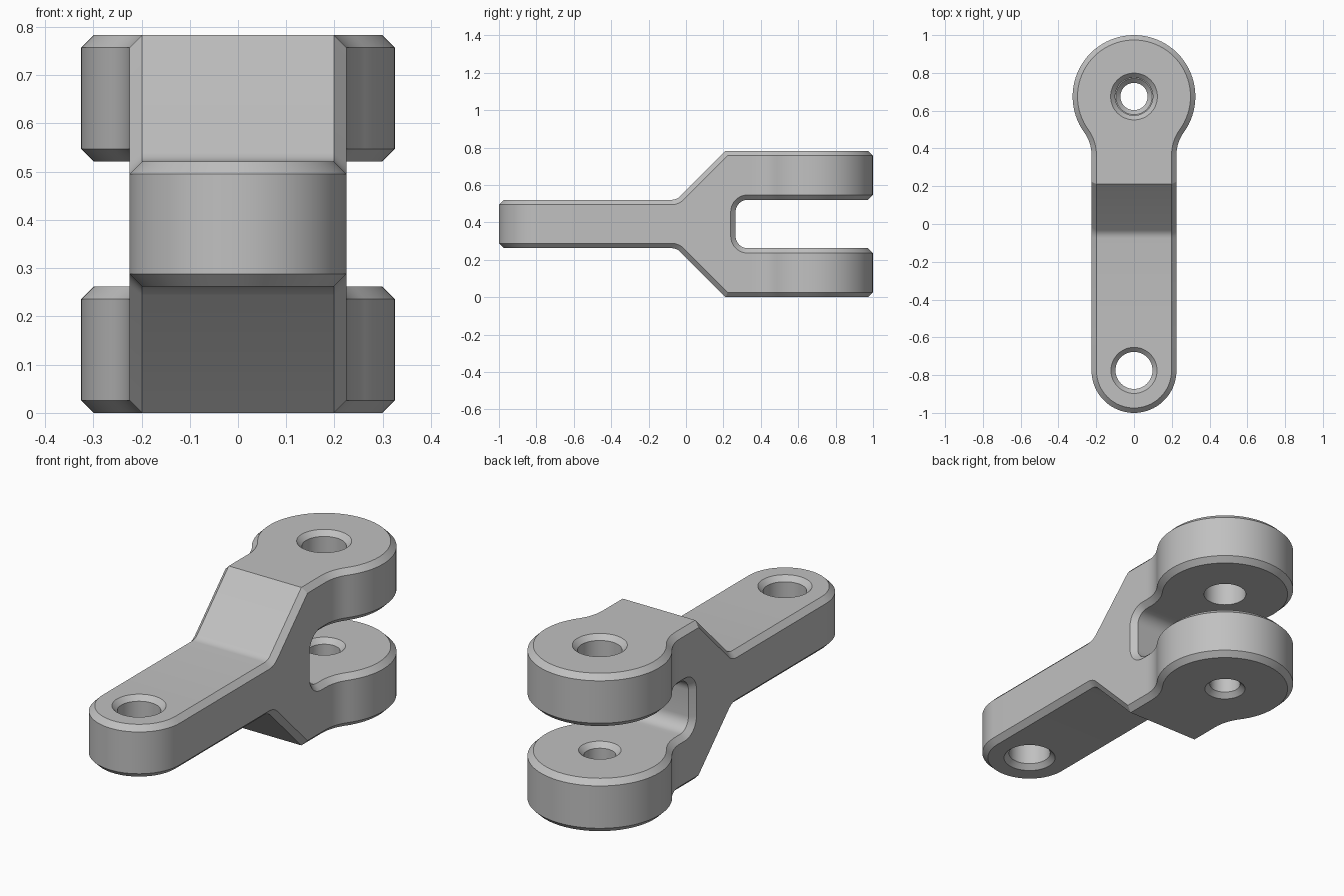
import bpy, bmesh
from math import sin, cos, pi, tan, sqrt, atan2, radians
from mathutils import Vector

if "Cube" in bpy.data.objects:
    bpy.data.objects.remove(bpy.data.objects["Cube"])

W, C, H = 0.225, 0.026, 0.783        # half width, chamfer, total height
Z0, Z1 = 0.262, 0.521                # shank underside and top
EYE_Y, EYE_R = 0.675, 0.325          # fork eye
END_Y = W - 1                        # shank eye centre
SEAM_F, SEAM_S = 0.35, -0.6          # where plates join the body


def arc(cx, cy, r, a0, a1, n):
    return [(cx + r * cos(a0 + (a1 - a0) * i / n),
             cy + r * sin(a0 + (a1 - a0) * i / n)) for i in range(n + 1)]


def inset(path, d):
    """Offset an open path to its left, with mitred corners."""
    pts = [Vector(p) for p in path]
    normals = []
    for a, b in zip(pts, pts[1:]):
        t = (b - a).normalized()
        normals.append(Vector((-t.y, t.x)))
    out = []
    for i, p in enumerate(pts):
        n0, n1 = normals[max(i - 1, 0)], normals[min(i, len(normals) - 1)]
        out.append(tuple(p + (n0 + n1) * d / (1 + n0.dot(n1))))
    return out


def shell(bm, paths, lo, hi, place):
    """Chamfered slab around open paths, closed by flat faces at lo and hi."""
    caps = {lo: [], hi: []}
    for path in paths:
        small = inset(path, C)
        rows = []
        for pts, h in ((small, lo), (path, lo + C), (path, hi - C), (small, hi)):
            rows.append([bm.verts.new(place(p, h)) for p in pts])
        for r0, r1 in zip(rows, rows[1:]):
            for i in range(len(path) - 1):
                bm.faces.new((r0[i], r0[i + 1], r1[i + 1], r1[i]))
        caps[lo] += rows[0]
        caps[hi] += rows[-1]
    for loop in caps.values():
        bm.faces.new(loop)


def flat(p, h):
    return (p[0], p[1], h)


def upright(p, h):
    return (h, p[0], p[1])


def make_object(name, bm):
    bmesh.ops.recalc_face_normals(bm, faces=bm.faces)
    mesh = bpy.data.meshes.new(name)
    bm.to_mesh(mesh)
    bm.free()
    obj = bpy.data.objects.new(name, mesh)
    bpy.context.collection.objects.link(obj)
    return obj


# Plan outline of the fork eyes, blended into the straight sides
r = 0.2
yc = EYE_Y - sqrt((EYE_R + r) ** 2 - (W + r) ** 2)
a = atan2(EYE_Y - yc, -(W + r))
half = [(W, SEAM_F)] + arc(W + r, yc, r, pi, a, 8)
half += arc(0, EYE_Y, EYE_R, a - pi, pi / 2, 28)[1:]
fork_outline = half + [(-x, y) for x, y in reversed(half[:-1])]

# Plan outline of the rounded shank end
shank_outline = [(-W, SEAM_S)] + arc(0, END_Y, W, pi, 2 * pi, 40) + [(W, SEAM_S)]

# Side profile of the body: top slope, slot and mirrored underside
knee, fr = -0.05, 0.06
top = [(SEAM_F, H), (knee + H - Z1, H)]
top += arc(knee - fr * tan(pi / 8), Z1 + fr, fr, -pi / 4, -pi / 2, 4)
top += [(SEAM_S, Z1)]
bottom = [(y, H - z) for y, z in reversed(top)]
sy, sr = 0.265, 0.065
slot = [(SEAM_F, Z0)] + arc(sy + sr, Z0 + sr, sr, -pi / 2, -pi, 8)
slot += arc(sy + sr, Z1 - sr, sr, pi, pi / 2, 8) + [(SEAM_F, Z1)]

# Fork link body
bm = bmesh.new()
shell(bm, [bottom, slot, top], -W, W, upright)
shell(bm, [fork_outline], 0, Z0, flat)
shell(bm, [fork_outline], Z1, H, flat)
shell(bm, [shank_outline], Z0, Z1, flat)
bmesh.ops.remove_doubles(bm, verts=bm.verts, dist=0.0001)
link = make_object("fork_link", bm)


def drill(name, y, profile):
    """Cut a turned hole given as (radius, height) steps."""
    bm = bmesh.new()
    n = 48
    rings = [[bm.verts.new((rad * cos(2 * pi * i / n), y + rad * sin(2 * pi * i / n), z))
              for i in range(n)] for rad, z in profile]
    for r0, r1 in zip(rings, rings[1:]):
        for i in range(n):
            j = (i + 1) % n
            bm.faces.new((r0[i], r0[j], r1[j], r1[i]))
    bm.faces.new(rings[0])
    bm.faces.new(rings[-1])
    cutter = make_object(name, bm)
    cutter.hide_render = True
    mod = link.modifiers.new(name, 'BOOLEAN')
    mod.operation = 'DIFFERENCE'
    mod.solver = 'EXACT'
    mod.object = cutter
    bpy.context.view_layer.objects.active = link
    bpy.ops.object.modifier_apply(modifier=name)
    bpy.data.objects.remove(cutter)


E = 0.01   # cutter overshoot, continuing the countersink slope
drill("shank_hole", END_Y, [(0.122 + E, Z0 - E), (0.098, Z0 + 0.024),
                            (0.098, Z1 - 0.024), (0.122 + E, Z1 + E)])
drill("upper_hole", EYE_Y, [(0.1, Z1 - 0.05), (0.1, H - 0.024), (0.124 + E, H + E)])
drill("lower_hole", EYE_Y, [(0.096 + E, -E), (0.072, 0.024),
                            (0.072, Z0 - 0.024), (0.096 + E, Z0 + E)])

# Plain grey metal
grey = bpy.data.materials.new("grey_metal")
grey.use_nodes = True
color = (0.53, 0.53, 0.53, 1)
grey.diffuse_color = color
grey.node_tree.nodes["Principled BSDF"].inputs["Base Color"].default_value = color
link.data.materials.clear()
link.data.materials.append(grey)

bpy.ops.object.select_all(action='DESELECT')
link.select_set(True)
bpy.context.view_layer.objects.active = link
bpy.ops.object.shade_smooth_by_angle(angle=radians(30))
